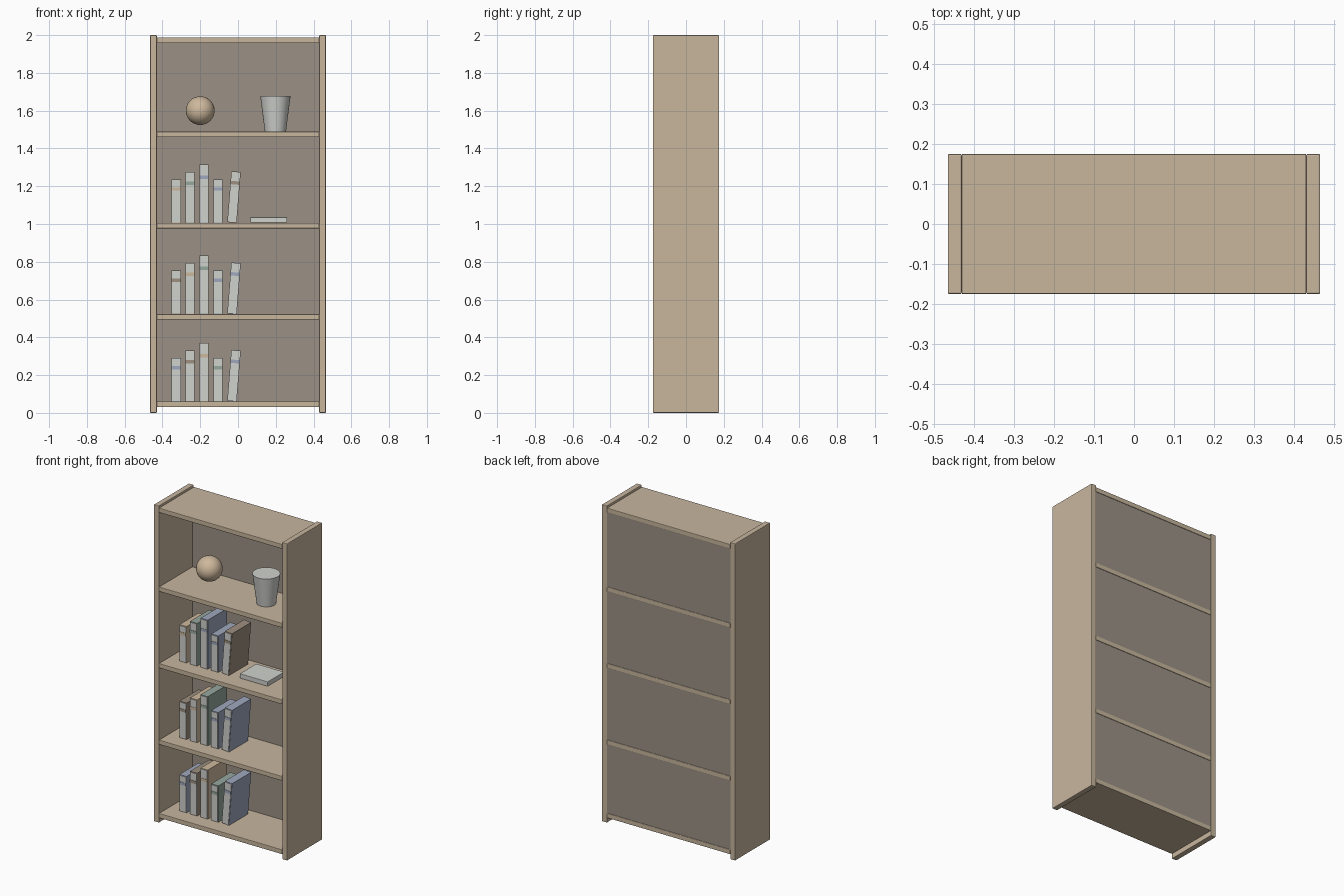
import bpy
import bmesh
from mathutils import Matrix, Vector

cube = bpy.data.objects.get("Cube")
if cube:
    bpy.data.objects.remove(cube, do_unlink=True)


def material(name, r, g, b):
    """Flat colour given as 0-255 display values, stored as linear."""
    def lin(c):
        c /= 255
        return c / 12.92 if c < 0.04 else ((c + 0.055) / 1.055) ** 2.4
    colour = (lin(r), lin(g), lin(b), 1)
    mat = bpy.data.materials.new(name)
    mat.use_nodes = True
    mat.diffuse_color = colour
    mat.node_tree.nodes["Principled BSDF"].inputs["Base Color"].default_value = colour
    return mat


WOOD = material("light wood", 200, 182, 158)
PANEL = material("grey brown panel", 155, 145, 134)
PALE = material("pale grey", 208, 210, 205)
TAN = material("tan", 206, 184, 156)
BLUE = material("dusty blue", 158, 167, 188)
GREEN = material("sage green", 150, 168, 158)
BROWN = material("soft brown", 156, 142, 126)


def add_box(bm, low, high, index=0):
    low, high = Vector(low), Vector(high)
    size = Matrix.Diagonal((*(high - low), 1))
    made = bmesh.ops.create_cube(bm, size=1, matrix=Matrix.Translation((low + high) / 2) @ size)
    for face in {f for v in made["verts"] for f in v.link_faces}:
        face.material_index = index


def finish(name, bm, mats, bevel=0):
    mesh = bpy.data.meshes.new(name)
    bm.to_mesh(mesh)
    bm.free()
    for mat in mats:
        mesh.materials.append(mat)
    obj = bpy.data.objects.new(name, mesh)
    bpy.context.collection.objects.link(obj)
    if bevel:
        mod = obj.modifiers.new("soft edges", "BEVEL")
        mod.width = bevel
        mod.segments = 2
    return obj


def box(name, low, high, mat, bevel=0):
    bm = bmesh.new()
    add_box(bm, low, high)
    return finish(name, bm, [mat], bevel)


def smooth(obj):
    bpy.ops.object.select_all(action="DESELECT")
    obj.select_set(True)
    bpy.context.view_layer.objects.active = obj
    bpy.ops.object.shade_smooth_by_angle()


# Carcass: two uprights, five boards and a back panel
INNER, OUTER, DEPTH = 0.43, 0.465, 0.175
box("right_upright", (-OUTER, -DEPTH, 0), (-INNER, DEPTH, 2), WOOD, 0.004)
box("left_upright", (INNER, -DEPTH, 0), (OUTER, DEPTH, 2), WOOD, 0.004)
SHELF_TOPS = {"bottom_board": 0.06, "lower_shelf": 0.523, "middle_shelf": 1.006,
              "upper_shelf": 1.489, "top_board": 1.987}
for name, z in SHELF_TOPS.items():
    box(name, (-INNER, -DEPTH, z - 0.029), (INNER, DEPTH, z), WOOD, 0.003)
box("back_panel", (-INNER, 0.158, 0.04), (INNER, 0.172, 1.975), PANEL)


# Books: coloured cover, pale spine plate and a coloured band
def book(name, x, z, height, cover, tilt):
    half, front, back = 0.025, -0.08, 0.11
    band = height * 0.78
    bm = bmesh.new()
    add_box(bm, (-half, front, 0), (half, back, height))
    edge = half - 0.002
    add_box(bm, (-edge, front - 0.004, 0.003), (edge, front + 0.002, height - 0.003), 1)
    add_box(bm, (-edge, front - 0.006, band - 0.009), (edge, front, band + 0.009))
    obj = finish(name, bm, [cover, PALE])
    obj.location = (x, 0, z + abs(tilt) * half)
    obj.rotation_euler.y = tilt


HEIGHTS = (0.23, 0.27, 0.31, 0.23, 0.27)
ROWS = {"bottom_board": (BLUE, BROWN, TAN, GREEN, BLUE),
        "lower_shelf": (BROWN, TAN, GREEN, BLUE, BLUE),
        "middle_shelf": (TAN, GREEN, BLUE, BLUE, BROWN)}
for shelf, covers in ROWS.items():
    for i, (height, cover) in enumerate(zip(HEIGHTS, covers)):
        tilt = 0.08 if i == 4 else 0
        book(f"{shelf}_book_{i + 1}", -0.328 + 0.074 * i, SHELF_TOPS[shelf], height, cover, tilt)

# Book lying flat on the middle shelf
box("flat_book", (0.065, -0.075, 1.007), (0.26, 0.09, 1.036), PALE, 0.002)

# Ornament ball
bm = bmesh.new()
bmesh.ops.create_uvsphere(bm, u_segments=32, v_segments=16, radius=0.076)
ball = finish("ball", bm, [TAN])
ball.location = (-0.2, 0, 1.6)
smooth(ball)

# Tapered pot
bm = bmesh.new()
bmesh.ops.create_cone(bm, cap_ends=True, segments=32, radius1=0.056, radius2=0.08, depth=0.187)
pot = finish("pot", bm, [PALE])
pot.location = (0.198, 0, 1.583)
smooth(pot)
